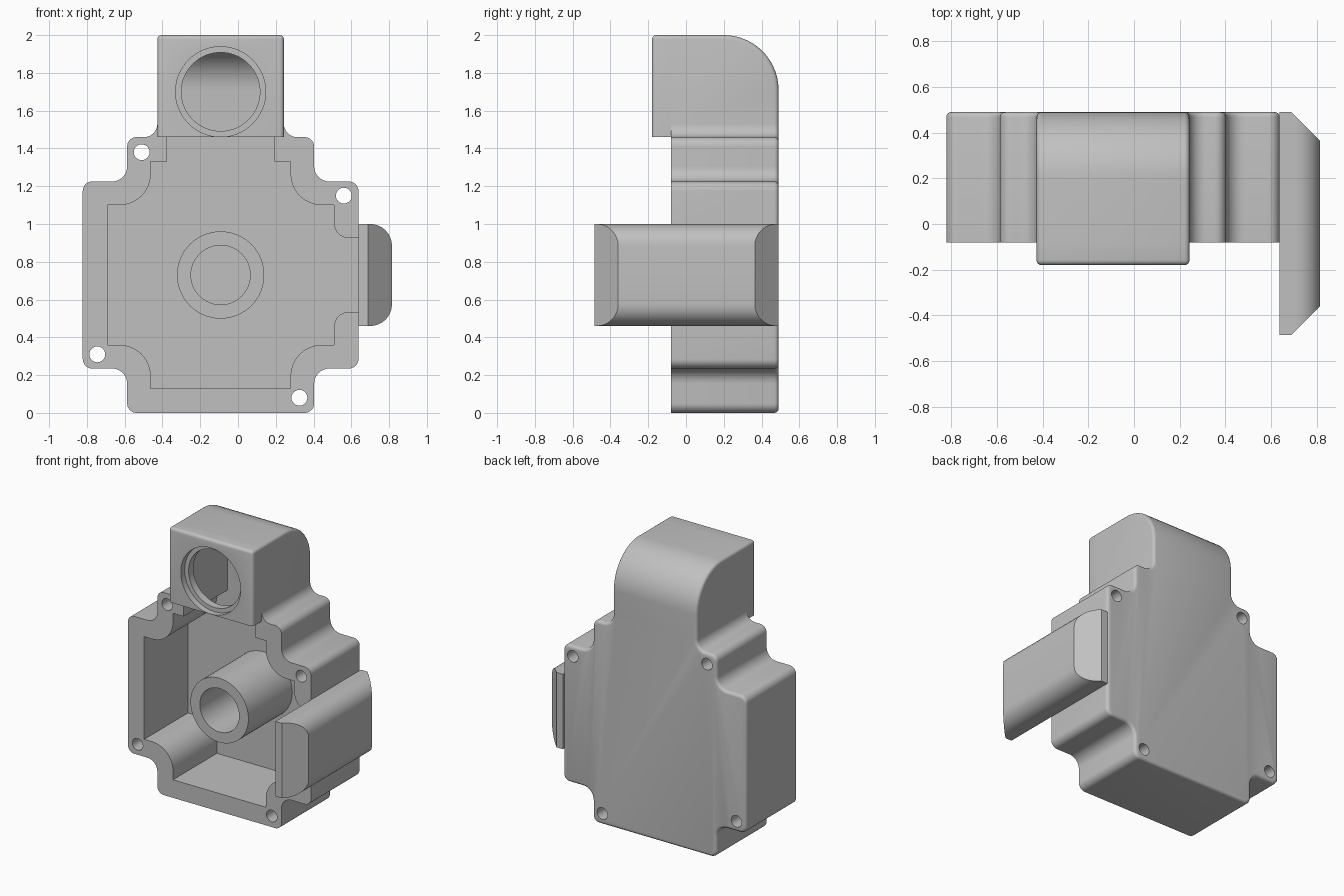
import bpy, bmesh, math
from mathutils import Vector, Matrix

cube = bpy.data.objects.get("Cube")
if cube:
    bpy.data.objects.remove(cube, do_unlink=True)

CX, CZ = -0.092, 0.73                 # centre of the housing
FRONT, BACK, FLOOR = -0.08, 0.49, 0.42

grey = bpy.data.materials.new("cast grey")
grey.use_nodes = True
COLOUR = (0.53, 0.53, 0.53, 1)
grey.diffuse_color = COLOUR
grey.node_tree.nodes["Principled BSDF"].inputs["Base Color"].default_value = COLOUR


def rounded(corners, segs=8):
    """Fillet each (x, z, radius) corner of a closed outline."""
    out = []
    for i, (x, z, r) in enumerate(corners):
        p = Vector((x, z))
        if r == 0:
            out.append(p)
            continue
        d0 = (Vector(corners[i - 1][:2]) - p).normalized()
        d1 = (Vector(corners[(i + 1) % len(corners)][:2]) - p).normalized()
        centre = p + (d0 + d1) * r    # all corners are right angles
        for k in range(segs + 1):
            t = k / segs * math.pi / 2
            out.append(centre - d1 * r * math.cos(t) - d0 * r * math.sin(t))
    return out


def cross(a, b, r_out, r_in, neck, port=()):
    """Plus-shaped outline with a neck on top and an optional side port."""
    quarter = [(a, b, r_out), (b, b, r_in), (b, a, r_out)]
    corners = []
    for turn in range(4):
        corners += quarter
        if turn == 0:
            corners += neck
        quarter = [(-z, x, r) for x, z, r in quarter]
    corners += port
    return rounded([(x + CX, z + CZ, r) for x, z, r in corners])


def prism(outline, y0, y1):
    bm = bmesh.new()
    face = bm.faces.new([bm.verts.new((p.x, y0, p.y)) for p in outline])
    new = bmesh.ops.extrude_face_region(bm, geom=[face])["geom"]
    verts = [v for v in new if isinstance(v, bmesh.types.BMVert)]
    bmesh.ops.translate(bm, verts=verts, vec=(0, y1 - y0, 0))
    bmesh.ops.recalc_face_normals(bm, faces=bm.faces)
    return bm


def bevel(bm, test, size, segs):
    edges = [e for e in bm.edges if test(e)]
    bmesh.ops.bevel(bm, geom=edges, offset=size, segments=segs, profile=0.5,
                    affect='EDGES', clamp_overlap=False)


def round_top_back(bm, z, y, radius):
    bevel(bm, lambda e: all(abs(v.co.z - z) < 1e-4 and abs(v.co.y - y) < 1e-4
                            for v in e.verts), radius, 14)


def finish(bm, name):
    bmesh.ops.recalc_face_normals(bm, faces=bm.faces)
    mesh = bpy.data.meshes.new(name)
    bm.to_mesh(mesh)
    bm.free()
    mesh.materials.append(grey)
    obj = bpy.data.objects.new(name, mesh)
    bpy.context.collection.objects.link(obj)
    return obj


def rod(x, z, r, y0, y1, name="cutter", segs=48):
    bm = bmesh.new()
    place = Matrix.Translation((x, (y0 + y1) / 2, z)) @ Matrix.Rotation(math.pi / 2, 4, 'X')
    bmesh.ops.create_cone(bm, cap_ends=True, segments=segs, radius1=r, radius2=r,
                          depth=y1 - y0, matrix=place)
    return finish(bm, name)


def select_only(obj):
    bpy.ops.object.select_all(action='DESELECT')
    obj.select_set(True)
    bpy.context.view_layer.objects.active = obj


def cut(obj, cutter):
    cutter.hide_render = True
    mod = obj.modifiers.new("cut", 'BOOLEAN')
    mod.operation, mod.solver, mod.object = 'DIFFERENCE', 'EXACT', cutter
    select_only(obj)
    bpy.ops.object.modifier_apply(modifier=mod.name)
    bpy.data.objects.remove(cutter, do_unlink=True)


# Housing: cross-shaped shell whose neck bends over at the top
neck = [(0.335, 0.73, 0.07), (0.335, 1.27, 0), (-0.335, 1.27, 0), (-0.335, 0.73, 0.07)]
bm = prism(cross(0.73, 0.495, 0.05, 0.08, neck), FRONT, BACK)
round_top_back(bm, 2.0, BACK, 0.29)
bevel(bm, lambda e: e.calc_face_angle(0) > 0.7
      and any(v.co.y > FRONT + 0.01 for v in e.verts), 0.022, 4)
housing = finish(bm, "housing")

# Cavity with screw pillars, neck channel and flared side port
channel = [(0.285, 0.6, 0), (0.285, 1.2, 0), (-0.285, 1.2, 0), (-0.285, 0.6, 0)]
port = [(0.6, -0.195, 0.08), (0.8, -0.195, 0), (0.8, 0.195, 0), (0.6, 0.195, 0.08)]
bm = prism(cross(0.6, 0.37, 0, 0.165, channel, port), FRONT - 0.2, FLOOR)
round_top_back(bm, 1.93, FLOOR, 0.22)
cut(housing, finish(bm, "cutter"))

# Screw holes
for x, z in ((-0.51, 1.38), (0.56, 1.15), (-0.745, 0.31), (0.325, 0.08)):
    cut(housing, rod(x, z, 0.042, -0.3, 0.7, segs=24))

# Central hub
hub = rod(CX, CZ, 0.231, FRONT, FLOOR + 0.01, "hub", 64)
cut(hub, rod(CX, CZ, 0.157, -0.3, FLOOR))

# Front block on the neck with a stepped round inlet
x0, x1 = CX - 0.335, CX + 0.335
bm = prism([Vector(p) for p in ((x0, 1.46), (x1, 1.46), (x1, 2), (x0, 2))], -0.18, FRONT)
bevel(bm, lambda e: not all(v.co.z < 1.47 for v in e.verts)
      and any(v.co.y < -0.17 for v in e.verts)
      and not (abs(e.verts[0].co.y - e.verts[1].co.y) > 0.01 and e.verts[0].co.z < 1.5),
      0.022, 4)
inlet = finish(bm, "inlet_block")
cut(inlet, rod(CX, 1.70, 0.208, -0.3, 0.1, segs=64))
cut(inlet, rod(CX, 1.70, 0.2385, -0.3, -0.135, segs=64))


# Side duct: rounded lid with chamfered ends, hollow towards the housing
def duct(x0, x1, half, radius, y0, y1, chamfer):
    bm = prism(rounded([(x0, CZ - half, 0), (x1, CZ - half, radius),
                        (x1, CZ + half, radius), (x0, CZ + half, 0)]), y0, y1)
    for y, side in ((y0, -1), (y1, 1)):
        res = bmesh.ops.bisect_plane(bm, geom=bm.verts[:] + bm.edges[:] + bm.faces[:],
                                     plane_co=(x1 - chamfer, y, 0),
                                     plane_no=(1, side, 0), clear_outer=True)
        rim = [e for e in res["geom_cut"] if isinstance(e, bmesh.types.BMEdge)]
        bmesh.ops.holes_fill(bm, edges=rim)
    return bm


side_duct = finish(duct(CX + 0.73, 0.815, 0.27, 0.115, -0.485, BACK, 0.126), "side_duct")
cut(side_duct, finish(duct(0.55, 0.77, 0.195, 0.07, -0.43, FLOOR, 0.11), "cutter"))

# Smooth curves, crisp edges
for obj in (housing, hub, inlet, side_duct):
    select_only(obj)
    bpy.ops.object.shade_smooth_by_angle(angle=math.radians(32))
